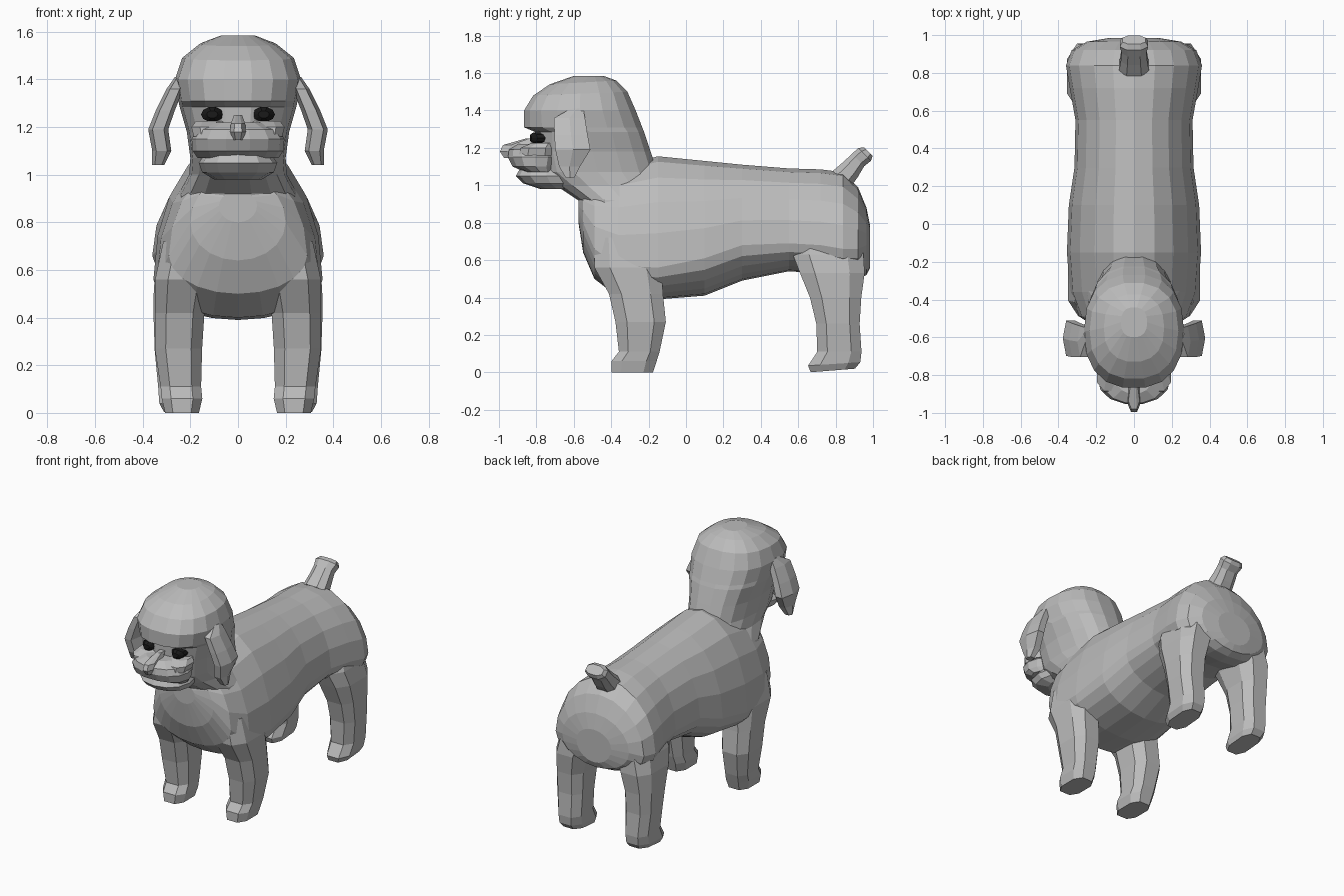
import bpy, bmesh, math
from mathutils import Vector

cube = bpy.data.objects.get("Cube")
if cube:
    bpy.data.objects.remove(cube, do_unlink=True)


def material(name, rgb):
    m = bpy.data.materials.new(name)
    m.use_nodes = True
    m.diffuse_color = (*rgb, 1)
    m.node_tree.nodes["Principled BSDF"].inputs["Base Color"].default_value = (*rgb, 1)
    return m


FUR = material("grey fur", (0.5, 0.5, 0.5))
BLACK = material("black eye", (0.01, 0.01, 0.01))


def loft(name, rings, mat=FUR):
    """Skin a list of equal-length point rings and close both ends."""
    bm = bmesh.new()
    loops = [[bm.verts.new(p) for p in ring] for ring in rings]
    n = len(loops[0])
    for a, b in zip(loops, loops[1:]):
        for i in range(n):
            j = (i + 1) % n
            bm.faces.new((a[i], a[j], b[j], b[i]))
    bm.faces.new(loops[0][::-1])
    bm.faces.new(loops[-1])
    bmesh.ops.recalc_face_normals(bm, faces=bm.faces)
    mesh = bpy.data.meshes.new(name)
    bm.to_mesh(mesh)
    bm.free()
    mesh.materials.append(mat)
    obj = bpy.data.objects.new(name, mesh)
    bpy.context.collection.objects.link(obj)
    return obj


def power(v, p):
    return math.copysign(abs(v) ** p, v)


def circle(n, p=1.0, turn=0.0):
    angles = [math.tau * (i + turn) / n for i in range(n)]
    return [(power(math.cos(a), p), power(math.sin(a), p)) for a in angles]


def upright(z, front, back, cx, w, n=8, p=0.8, turn=0.5, tilt=0.0):
    """Horizontal ring between a front and a back y, tilted along y."""
    cy, d = (front + back) / 2, (back - front) / 2
    return [Vector((cx + w * c, cy + d * s, z + tilt * s)) for c, s in circle(n, p, turn)]


def barrel(y, top, bottom, w, wide, n=20):
    """Cross-section of the trunk, widest at height wide."""
    return [Vector((w * c, y, wide + s * (top - wide if s > 0 else wide - bottom)))
            for c, s in circle(n)]


# Trunk: y, top, bottom, half width, height of widest point
TRUNK = [(-.575, .93, .80, .08, .87), (-.55, 1.0, .64, .20, .80), (-.49, 1.05, .50, .29, .66),
         (-.36, 1.10, .40, .34, .57), (-.15, 1.155, .39, .355, .56), (.10, 1.13, .41, .345, .61),
         (.30, 1.11, .49, .315, .68), (.55, 1.09, .54, .31, .69), (.72, 1.085, .53, .34, .68),
         (.84, 1.07, .50, .36, .66), (.92, .99, .50, .33, .66), (.965, .88, .52, .25, .68),
         (.985, .78, .56, .13, .68)]
loft("trunk", [barrel(*r) for r in TRUNK])

# Head and neck: z, front, back, half width, tilt
HEAD = [(.78, -.53, -.08, .27, 0), (.92, -.58, -.10, .25, 0), (1.0, -.70, -.12, .205, 0),
        (1.07, -.79, -.15, .20, 0), (1.18, -.81, -.185, .215, 0), (1.285, -.81, -.22, .245, 0),
        (1.31, -.87, -.23, .25, 0), (1.40, -.87, -.265, .265, 0), (1.49, -.82, -.31, .235, .01),
        (1.55, -.73, -.37, .16, .01), (1.585, -.60, -.44, .07, 0)]
loft("head", [upright(z, f, b, 0, w, 18, .85, 0, t) for z, f, b, w, t in HEAD])

# Muzzle, chin and nose
MUZZLE = [(1.07, -.86, -.70, .17), (1.10, -.93, -.68, .19), (1.15, -.955, -.66, .195),
          (1.19, -.95, -.68, .17), (1.22, -.90, -.70, .10)]
loft("muzzle", [upright(z, f, b, 0, w, 14, .9, 0) for z, f, b, w in MUZZLE])
CHIN = [(.98, -.78, -.60, .10), (1.01, -.87, -.58, .15), (1.05, -.91, -.58, .165),
        (1.085, -.89, -.60, .14)]
loft("chin", [upright(z, f, b, 0, w, 12, .9, 0) for z, f, b, w in CHIN])
NOSE = [(1.145, -.975, -.85, .022), (1.18, -1.0, -.83, .035), (1.215, -.985, -.80, .032),
        (1.25, -.86, -.78, .018)]
loft("nose", [upright(z, f, b, 0, w) for z, f, b, w in NOSE])

# Tail: centre y, centre z, half width, half thickness, across the rising axis
TAIL = [(.83, 1.03, .085, .07), (.88, 1.085, .075, .06), (.92, 1.135, .07, .05),
        (.955, 1.165, .08, .052), (.975, 1.18, .065, .035)]
loft("tail", [[Vector((w * c, y + .7 * h * s, z - .7 * h * s)) for c, s in circle(8, .8, .5)]
              for y, z, w, h in TAIL])

# Legs: z, front, back, centre x, half width, tilt
FRONT_LEG = [(0, -.405, -.17, .235, .075, 0), (.06, -.405, -.15, .235, .09, 0),
             (.11, -.365, -.135, .24, .09, 0), (.27, -.385, -.10, .25, .105, 0),
             (.42, -.42, -.115, .245, .11, 0), (.56, -.50, -.12, .23, .125, 0),
             (.72, -.50, -.15, .20, .12, 0)]
HIND_LEG = [(.01, .66, .91, .245, .07, .01), (.045, .645, .94, .25, .085, .01),
            (.11, .695, .945, .25, .09, 0), (.26, .69, .935, .255, .10, 0),
            (.40, .655, .945, .255, .105, 0), (.53, .60, .965, .24, .12, 0),
            (.63, .56, .96, .21, .13, 0), (.76, .60, .93, .18, .12, 0)]

# Ears: z, front, back, centre x, half thickness
EAR = [(1.04, -.645, -.595, .335, .025), (1.10, -.685, -.56, .32, .04),
       (1.19, -.71, -.50, .335, .042), (1.27, -.715, -.515, .305, .04),
       (1.36, -.715, -.53, .265, .035), (1.41, -.62, -.545, .24, .025)]

for side, label in ((1, "left"), (-1, "right")):
    for part, rings in (("front_leg", FRONT_LEG), ("hind_leg", HIND_LEG)):
        loft(f"{label}_{part}",
             [upright(z, f, b, side * x, w, 8, .7, .5, t) for z, f, b, x, w, t in rings])
    loft(f"{label}_ear", [upright(z, f, b, side * x, w, 6, .8, 0) for z, f, b, x, w in EAR])

    # Eye and the lid folds framing it
    eye = [[Vector((side * (.108 + r * .047 * c), y + .10 * abs(c) * r * 0.3, 1.253 + r * .032 * s))
            for c, s in circle(10)] for y, r in ((-.77, 1), (-.825, 1), (-.84, .5))]
    loft(f"{label}_eye", eye, BLACK)
    cheek = [(1.16, -.90, -.70, .12, .07), (1.20, -.89, -.70, .125, .075),
             (1.225, -.83, -.70, .12, .06)]
    loft(f"{label}_cheek", [upright(z, f, b, side * x, w) for z, f, b, x, w in cheek])
